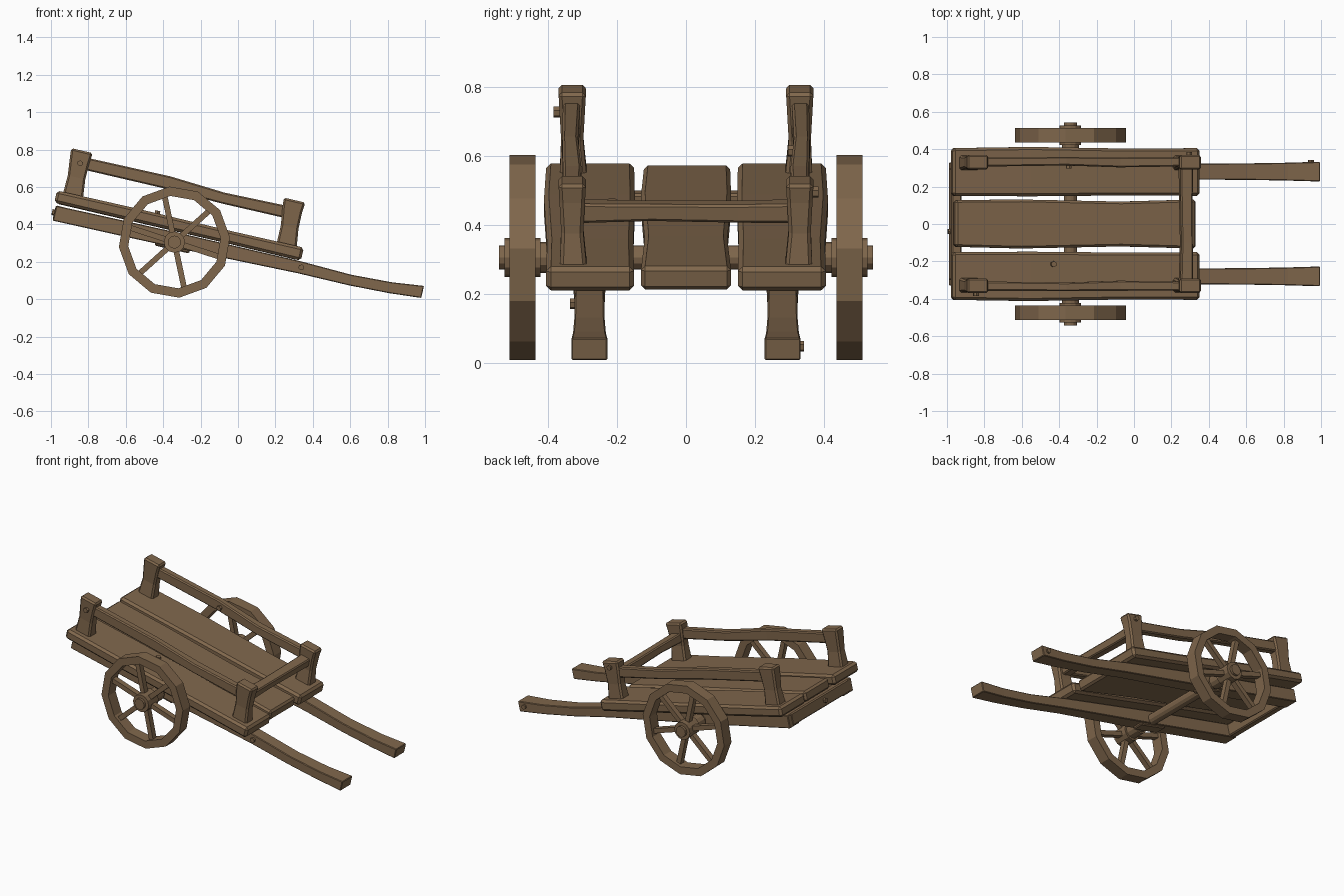
import bpy, bmesh, math
from mathutils import Matrix, Vector

if "Cube" in bpy.data.objects:
    bpy.data.objects.remove(bpy.data.objects["Cube"])

wood = bpy.data.materials.new("brown_wood")
wood.use_nodes = True
WOOD = (0.215, 0.135, 0.072, 1)
wood.diffuse_color = WOOD
wood.node_tree.nodes["Principled BSDF"].inputs["Base Color"].default_value = WOOD

# The whole bed leans forward onto its handles
BED = Matrix.Translation((-0.31, 0, 0.43)) @ Matrix.Rotation(math.radians(13.1), 4, 'Y')
AXLE = Vector((-0.34, 0, 0.305))
ORDER = {'x': lambda t, a, b: (t, a, b), 'y': lambda t, a, b: (a, t, b), 'z': lambda t, a, b: (a, b, t)}


def finish(name, bm, matrix, bevel=0.0):
    bmesh.ops.recalc_face_normals(bm, faces=bm.faces)
    mesh = bpy.data.meshes.new(name)
    bm.to_mesh(mesh)
    bm.free()
    mesh.materials.append(wood)
    ob = bpy.data.objects.new(name, mesh)
    ob.matrix_world = matrix
    bpy.context.collection.objects.link(ob)
    if bevel:
        mod = ob.modifiers.new("worn_edges", 'BEVEL')
        mod.width, mod.segments, mod.angle_limit = bevel, 1, math.radians(40)
    return ob


def beam(name, axis, sections, bevel=0.007, matrix=BED):
    """Loft rectangles (position, centre a, centre b, width a, width b) along an axis."""
    bm = bmesh.new()
    rings = [[bm.verts.new(ORDER[axis](t, a + i * wa / 2, b + j * wb / 2))
              for i, j in ((-1, -1), (1, -1), (1, 1), (-1, 1))] for t, a, b, wa, wb in sections]
    for r, s in zip(rings, rings[1:]):
        for k in range(4):
            bm.faces.new((r[k], r[(k + 1) % 4], s[(k + 1) % 4], s[k]))
    bm.faces.new(rings[0])
    bm.faces.new(rings[-1])
    return finish(name, bm, matrix, bevel)


def rod(name, centre, direction, radius, length, sides=12, matrix=Matrix()):
    bm = bmesh.new()
    bmesh.ops.create_cone(bm, cap_ends=True, segments=sides, radius1=radius, radius2=radius, depth=length)
    turn = Vector(direction).to_track_quat('Z', 'Y').to_matrix().to_4x4()
    return finish(name, bm, matrix @ Matrix.Translation(centre) @ turn)


def rim(name, centre, outer, inner, width, sides):
    bm = bmesh.new()
    rings = []
    for k in range(sides):
        ang = math.radians(5) + math.tau * k / sides
        rings.append([bm.verts.new((r * math.cos(ang), y, r * math.sin(ang)))
                      for r, y in ((outer, -width / 2), (outer, width / 2), (inner, width / 2), (inner, -width / 2))])
    for k in range(sides):
        r, s = rings[k], rings[(k + 1) % sides]
        for m in range(4):
            bm.faces.new((r[m], r[(m + 1) % 4], s[(m + 1) % 4], s[m]))
    return finish(name, bm, Matrix.Translation(centre))


# Bed planks, slightly waisted
beam("middle_plank", 'x', [(-0.66, 0.003, -0.038, 0.25, 0.066), (-0.3, 0, -0.038, 0.262, 0.066),
                           (0.25, 0, -0.038, 0.24, 0.066), (0.66, 0, -0.038, 0.262, 0.07)], 0.012)
for side, word in ((1, "left"), (-1, "right")):
    beam(word + "_plank", 'x', [(-0.675, side * 0.278, -0.035, 0.255, 0.066), (-0.25, side * 0.28, -0.034, 0.264, 0.07),
                                (0.3, side * 0.278, -0.036, 0.25, 0.068), (0.68, side * 0.278, -0.036, 0.255, 0.072)], 0.014)

    # Long bottom beam running out into a curved handle
    y = side * 0.28
    beam(word + "_handle_beam", 'x', [(-0.66, y, -0.123, 0.1, 0.082), (0, y, -0.116, 0.1, 0.082),
                                      (0.68, y, -0.108, 0.085, 0.066), (0.96, y, -0.113, 0.088, 0.058),
                                      (1.18, y, -0.104, 0.095, 0.06), (1.352, y, -0.087, 0.105, 0.066)], 0.004)
    beam(word + "_axle_block", 'x', [(-0.1, y, -0.14, 0.08, 0.06), (0.09, y, -0.14, 0.08, 0.06)])

    # Corner posts flaring at both ends
    for u, place, lean in ((-0.585, "back", -0.008), (0.588, "front", -0.014)):
        beam(f"{place}_{word}_post", 'z', [(-0.012, u, side * 0.327, 0.11, 0.078),
                                           (0.09, u + lean / 2, side * 0.33, 0.096, 0.064),
                                           (0.18, u + lean, side * 0.33, 0.108, 0.074),
                                           (0.236, u + lean, side * 0.33, 0.118, 0.08)], 0.01)

    # Side rail between the posts
    beam(word + "_side_rail", 'x', [(-0.56, side * 0.332, 0.172, 0.05, 0.066), (-0.1, side * 0.336, 0.174, 0.046, 0.07),
                                    (0.2, side * 0.33, 0.16, 0.054, 0.06), (0.55, side * 0.332, 0.164, 0.048, 0.066)])

    # Wheel
    c = AXLE + Vector((0, side * 0.474, 0))
    rim(word + "_wheel_rim", c, 0.298, 0.248, 0.076, 12)
    rod(word + "_wheel_hub", c, (0, 1, 0), 0.057, 0.104)
    for k in range(6):
        ang = math.radians(42 + 60 * k)
        out = Matrix.Translation(c) @ Matrix.Rotation(-ang, 4, 'Y')
        beam(f"{word}_wheel_spoke_{k + 1}", 'x', [(0.03, 0, 0, 0.036, 0.03), (0.26, 0, 0, 0.036, 0.03)], 0, out)
    rod(word + "_axle_sleeve", AXLE + Vector((0, side * 0.385, 0)), (0, 1, 0), 0.045, 0.08)

# Cross pieces
beam("front_crossbar", 'y', [(-0.32, 0.57, 0.142, 0.07, 0.058), (-0.1, 0.572, 0.144, 0.062, 0.05),
                             (0.15, 0.57, 0.141, 0.066, 0.054), (0.32, 0.57, 0.142, 0.07, 0.058)])
beam("back_crossbeam", 'y', [(-0.3, -0.635, -0.12, 0.056, 0.078), (0.3, -0.635, -0.12, 0.056, 0.078)])
rod("axle", AXLE, (0, 1, 0), 0.035, 1.084)

# Wooden pegs: position in the bed frame and direction
PEGS = [((-0.588, -0.372, 0.168), (0, 1, 0)), ((0.575, 0.372, 0.2), (0, 1, 0)),
        ((-0.08, 0.308, 0.17), (0, 1, 0)), ((0.69, -0.325, -0.106), (0, 1, 0)),
        ((1.31, 0.33, -0.088), (0, 1, 0)), ((-0.125, -0.215, 0.003), (0, 0, 1)),
        ((-0.663, -0.04, -0.12), (1, 0, 0))]
for n, (pos, way) in enumerate(PEGS):
    rod(f"peg_{n + 1}", pos, way, 0.016, 0.024, 6, BED)
